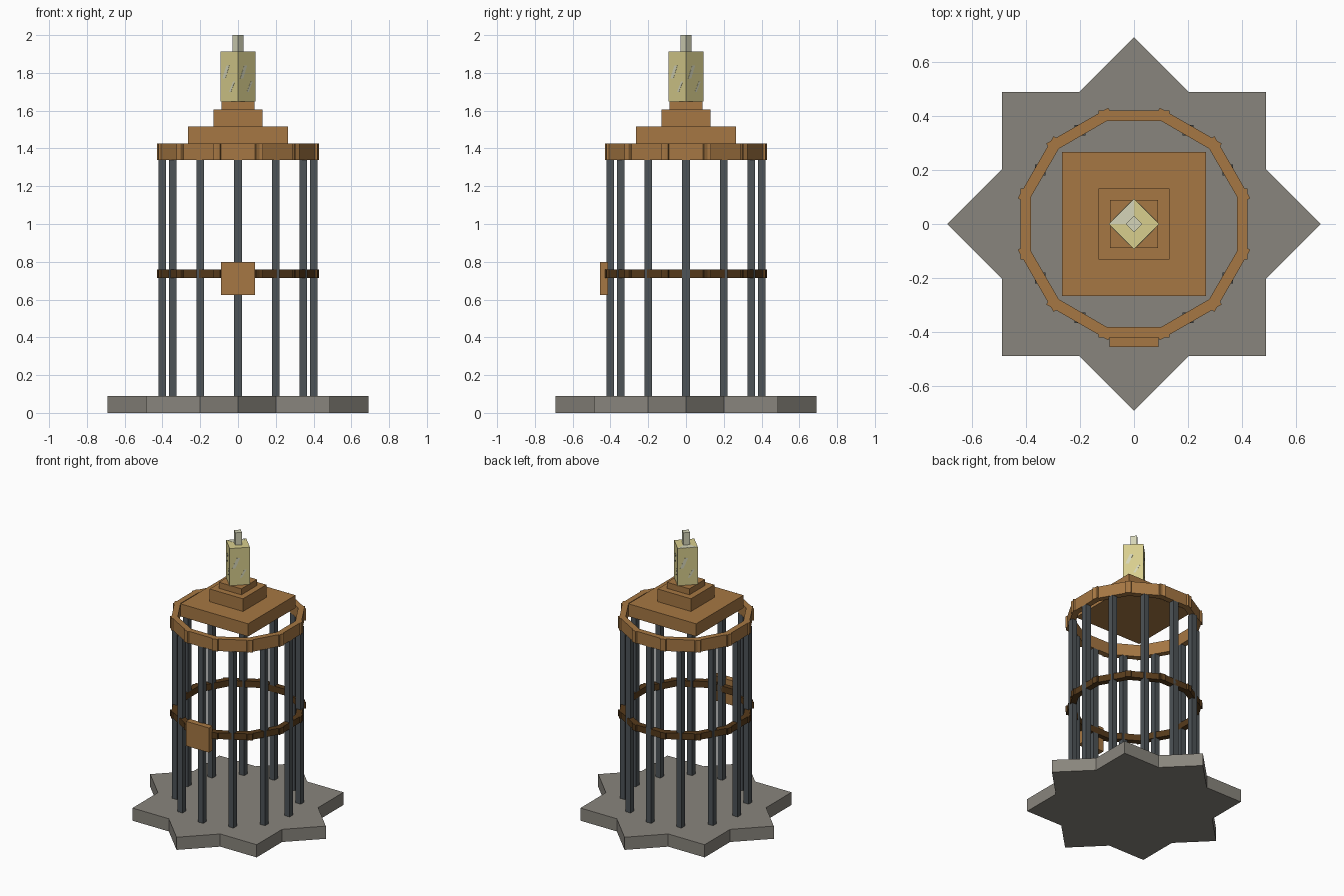
import bpy, bmesh, math
from mathutils import Matrix, Vector

if "Cube" in bpy.data.objects:
    bpy.data.objects.remove(bpy.data.objects["Cube"])


def material(name, rgb):
    m = bpy.data.materials.new(name)
    m.use_nodes = True
    m.diffuse_color = (*rgb, 1)
    m.node_tree.nodes["Principled BSDF"].inputs["Base Color"].default_value = (*rgb, 1)
    return m


STONE = material("grey stone", (0.25, 0.235, 0.205))
IRON = material("dark iron", (0.075, 0.087, 0.096))
WOOD = material("brown wood", (0.38, 0.185, 0.056))
DARK_WOOD = material("dark brown wood", (0.092, 0.042, 0.011))
GLASS = material("yellow glass", (0.69, 0.62, 0.27))
PALE = material("pale glass", (0.66, 0.66, 0.48))


def finish(name, bm, mat):
    bmesh.ops.recalc_face_normals(bm, faces=bm.faces)
    mesh = bpy.data.meshes.new(name)
    bm.to_mesh(mesh)
    bm.free()
    mesh.materials.append(mat)
    obj = bpy.data.objects.new(name, mesh)
    bpy.context.collection.objects.link(obj)
    return obj


def add_box(bm, lo, hi, turn=0.0):
    """Box between two corners, turned about the z axis through the origin."""
    lo, hi = Vector(lo), Vector(hi)
    size = hi - lo
    m = (Matrix.Rotation(turn, 4, 'Z') @ Matrix.Translation((lo + hi) / 2)
         @ Matrix.Diagonal((*size, 1)))
    bmesh.ops.create_cube(bm, size=1, matrix=m)


def box(name, mat, lo, hi, turn=0.0):
    bm = bmesh.new()
    add_box(bm, lo, hi, turn)
    return finish(name, bm, mat)


def block(name, mat, half, z0, z1, turn=0.0):
    return box(name, mat, (-half, -half, z0), (half, half, z1), turn)


def add_prism(bm, points, depth):
    """Extrude a flat outline by a vector."""
    face = bm.faces.new([bm.verts.new(p) for p in points])
    new = bmesh.ops.extrude_face_region(bm, geom=[face], use_keep_orig=True)["geom"]
    bmesh.ops.translate(bm, vec=depth, verts=[v for v in new if isinstance(v, bmesh.types.BMVert)])


# Eight-pointed base
bm = bmesh.new()
star = []
for i in range(16):
    r = 0.69 if i % 2 == 0 else 0.528
    a = i * math.pi / 8
    star.append((r * math.cos(a), r * math.sin(a), 0))
add_prism(bm, star, (0, 0, 0.09))
finish("star_base", bm, STONE)

# Twelve upright bars, all square to the axes
bm = bmesh.new()
for i in range(12):
    x, y = 0.4 * math.cos(i * math.pi / 6), 0.4 * math.sin(i * math.pi / 6)
    add_box(bm, (x - 0.02, y - 0.02, 0.09), (x + 0.02, y + 0.02, 1.34))
finish("cage_bars", bm, IRON)


# Rings of twelve overlapping rails
def ring(name, mat, z0, z1):
    bm = bmesh.new()
    for i in range(12):
        add_box(bm, (0.38, -0.132, z0), (0.42, 0.132, z1), i * math.pi / 6)
    finish(name, bm, mat)


ring("top_ring", WOOD, 1.34, 1.425)
ring("middle_ring", DARK_WOOD, 0.715, 0.76)

# Lock plate on the front
box("lock_plate", WOOD, (-0.09, -0.455, 0.625), (0.09, -0.412, 0.80))

# Stepped roof
block("roof_lower_step", WOOD, 0.266, 1.425, 1.515)
block("roof_middle_step", WOOD, 0.131, 1.515, 1.605)
block("roof_upper_step", WOOD, 0.088, 1.605, 1.648)

# Lantern and tip, turned by an eighth
block("lantern", GLASS, 0.066, 1.648, 1.912, math.pi / 4)
block("lantern_tip", PALE, 0.0215, 1.912, 2.0, math.pi / 4)

# Pale glints on the four lantern sides and its top
bm = bmesh.new()
for i in range(4):
    turn = Matrix.Rotation(math.pi / 4 + i * math.pi / 2, 3, 'Z')
    for x, z, w, h in ((-0.05, 1.77, 0.022, 0.07), (0.0, 1.70, 0.014, 0.055)):
        outline = [(x, z), (x + w, z), (x + w + 0.03, z + h), (x + 0.03, z + h)]
        add_prism(bm, [turn @ Vector((u, -0.066, v)) for u, v in outline],
                  turn @ Vector((0, -0.001, 0)))
add_prism(bm, [(-0.092, 0, 1.912), (0, 0, 1.912), (0, 0.092, 1.912)], (0, 0, 0.001))
finish("lantern_glints", bm, PALE)
